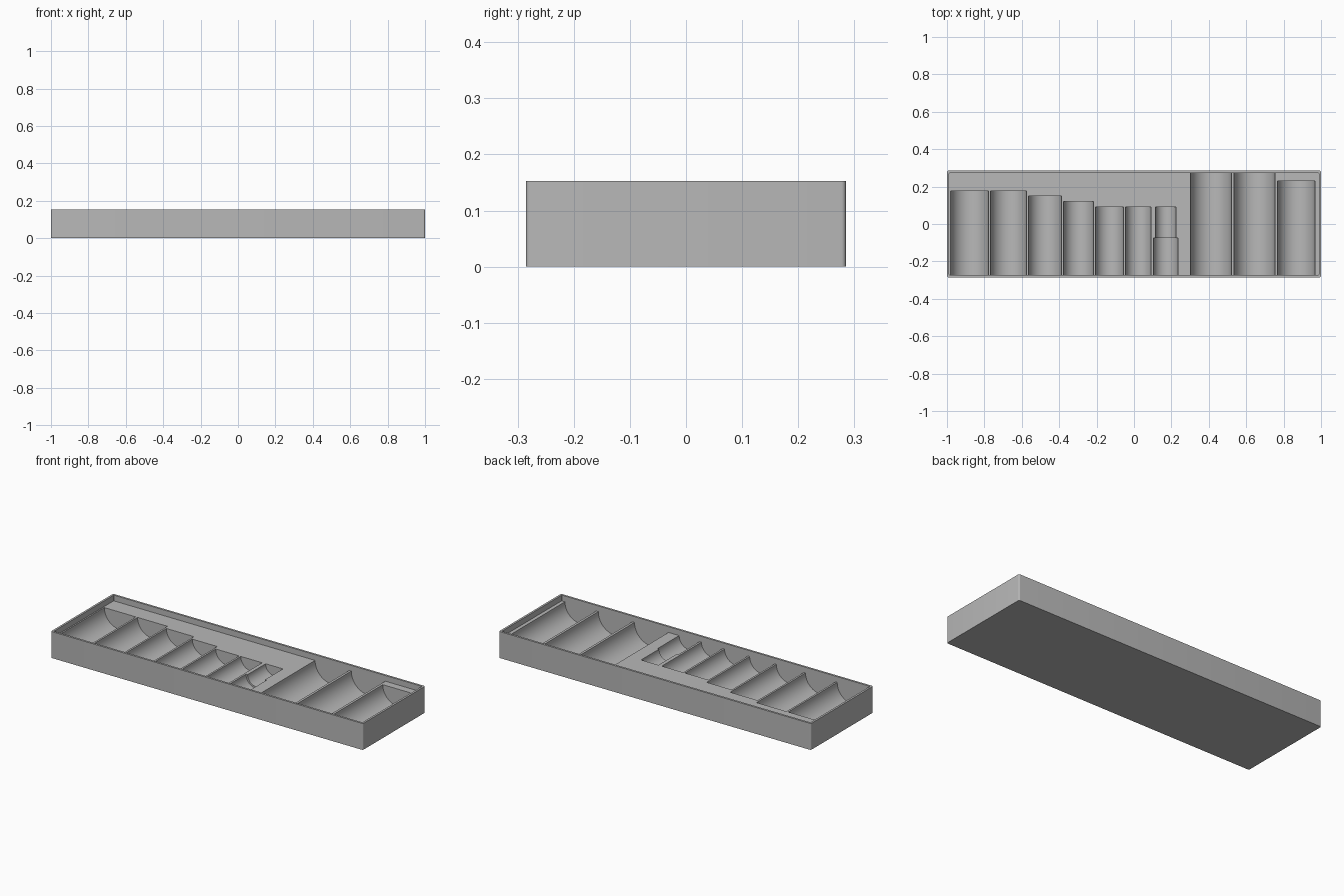
import bpy, bmesh, math

if "Cube" in bpy.data.objects:
    bpy.data.objects.remove(bpy.data.objects["Cube"], do_unlink=True)

HALF_X, HALF_Y, HEIGHT = 1.0, 0.285, 0.153
WALL, DECK = 0.012, 0.12
FRONT = -HALF_Y + WALL
BACK = HALF_Y - WALL

grey = bpy.data.materials.new("light_grey_plastic")
grey.use_nodes = True
COLOUR = (0.48, 0.48, 0.48, 1)
grey.diffuse_color = COLOUR
grey.node_tree.nodes["Principled BSDF"].inputs["Base Color"].default_value = COLOUR


def prism(name, profile, vector):
    """Extrude a closed outline along a vector into a solid."""
    bm = bmesh.new()
    face = bm.faces.new([bm.verts.new(p) for p in profile])
    ext = bmesh.ops.extrude_face_region(bm, geom=[face])
    moved = [v for v in ext["geom"] if isinstance(v, bmesh.types.BMVert)]
    bmesh.ops.translate(bm, verts=moved, vec=vector)
    bmesh.ops.recalc_face_normals(bm, faces=bm.faces)
    mesh = bpy.data.meshes.new(name)
    bm.to_mesh(mesh)
    bm.free()
    mesh.materials.append(grey)
    obj = bpy.data.objects.new(name, mesh)
    bpy.context.collection.objects.link(obj)
    return obj


def rounded_box(name, hx, hy, z0, z1, r, steps=6):
    """Box with rounded upright corners."""
    outline = []
    for i, (sx, sy) in enumerate([(1, 1), (-1, 1), (-1, -1), (1, -1)]):
        for k in range(steps + 1):
            a = math.pi / 2 * (i + k / steps)
            outline.append((sx * (hx - r) + r * math.cos(a),
                            sy * (hy - r) + r * math.sin(a), z0))
    return prism(name, outline, (0, 0, z1 - z0))


def channel(x0, x1, y0, y1, steps=40):
    """Half-round trough cutter with its axis at deck height."""
    cx, r = (x0 + x1) / 2, (x1 - x0) / 2
    outline = [(x0, y0, DECK + 0.015)]
    for k in range(steps + 1):
        a = math.pi * (1 + k / steps)
        outline.append((cx + r * math.cos(a), y0, DECK + r * math.sin(a)))
    outline.append((x1, y0, DECK + 0.015))
    return prism("channel_cutter", outline, (0, y1 - y0, 0))


def cut(target, cutter):
    cutter.hide_render = True
    mod = target.modifiers.new("cut", "BOOLEAN")
    mod.operation, mod.solver, mod.object = "DIFFERENCE", "EXACT", cutter
    bpy.context.view_layer.objects.active = target
    bpy.ops.object.modifier_apply(modifier=mod.name)
    bpy.data.objects.remove(cutter, do_unlink=True)


# Tray body with a raised rim around the deck
tray = rounded_box("socket_tray", HALF_X, HALF_Y, 0, HEIGHT, 0.008)
cut(tray, rounded_box("rim_cutter", HALF_X - WALL, HALF_Y - WALL, DECK, HEIGHT + 0.1, 0.003))

# Half-round channels: left edge, right edge, front end, back end
CHANNELS = [
    (-0.98, -0.778, FRONT, 0.176),
    (-0.767, -0.575, FRONT, 0.176),
    (-0.564, -0.388, FRONT, 0.15),
    (-0.377, -0.217, FRONT, 0.12),
    (-0.206, -0.056, FRONT, 0.09),
    (-0.045, 0.092, FRONT, 0.09),
    (0.104, 0.235, FRONT, -0.075),
    (0.114, 0.225, -0.09, 0.09),
    (0.303, 0.521, FRONT, BACK),
    (0.535, 0.753, FRONT, BACK),
    (0.767, 0.967, FRONT, 0.23),
]
for spec in CHANNELS:
    cut(tray, channel(*spec))

# Smooth troughs with crisp edges
bpy.ops.object.select_all(action="DESELECT")
tray.select_set(True)
bpy.context.view_layer.objects.active = tray
bpy.ops.object.shade_smooth_by_angle(angle=math.radians(30))
